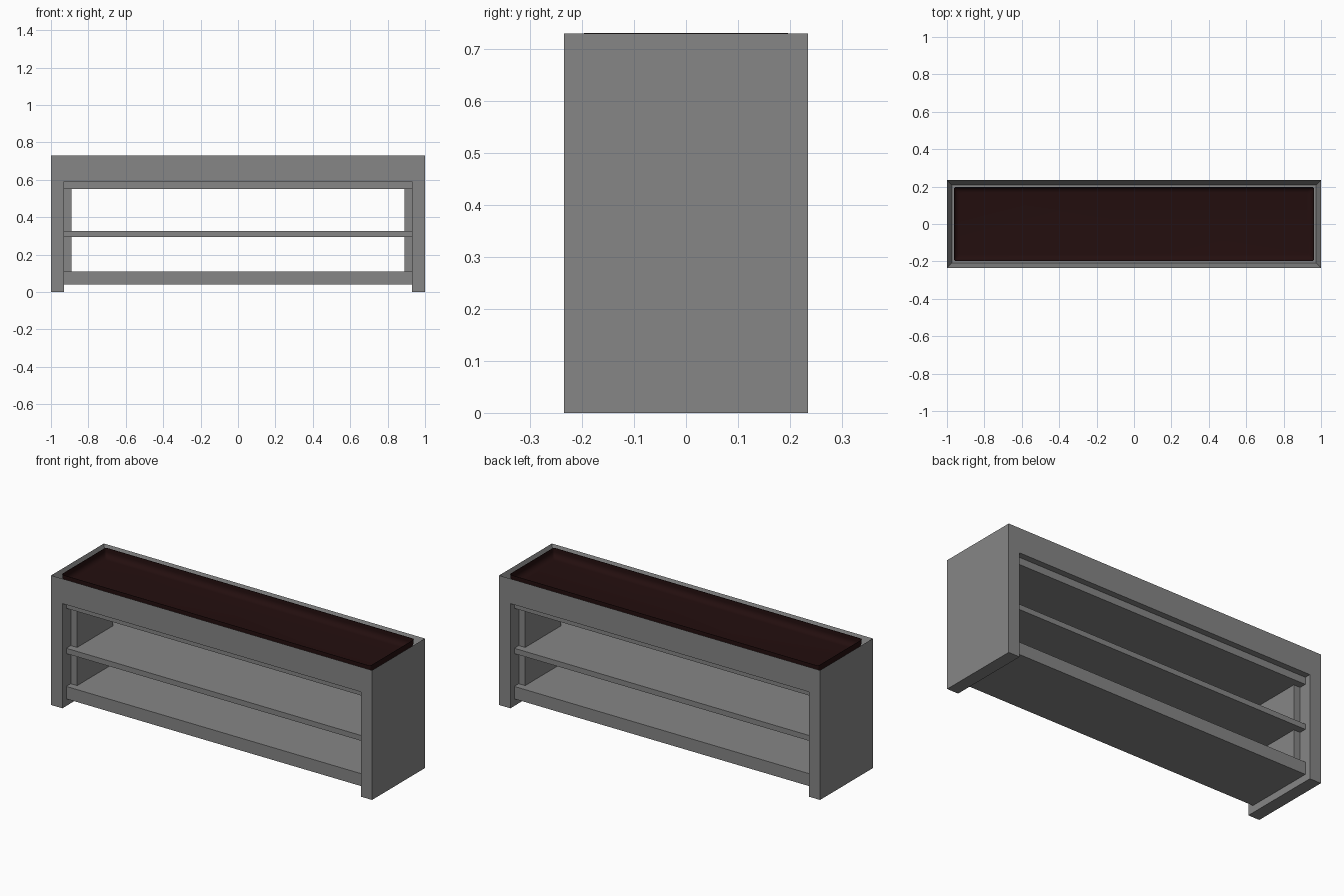
import bpy, bmesh, math

if "Cube" in bpy.data.objects:
    bpy.data.objects.remove(bpy.data.objects["Cube"])

def mat(name, rgb):
    m = bpy.data.materials.new(name)
    m.diffuse_color = (*rgb, 1)
    m.use_nodes = True
    m.node_tree.nodes["Principled BSDF"].inputs["Base Color"].default_value = m.diffuse_color
    return m

grey = mat("grey_panel", (0.24, 0.24, 0.24))
maroon = mat("dark_maroon", (0.017, 0.0045, 0.0045))

def finish(name, bm, material):
    me = bpy.data.meshes.new(name)
    bm.to_mesh(me)
    bm.free()
    me.materials.append(material)
    ob = bpy.data.objects.new(name, me)
    bpy.context.collection.objects.link(ob)
    return ob

def box(name, x0, x1, y, z0, z1):
    bm = bmesh.new()
    bmesh.ops.create_cube(bm, size=1)
    for v in bm.verts:
        v.co = ((x0 + x1) / 2 + v.co.x * (x1 - x0), v.co.y * 2 * y,
                (z0 + z1) / 2 + v.co.z * (z1 - z0))
    return finish(name, bm, grey)

# Outer shell: upside-down U profile, extruded front to back
D, H = 0.235, 0.73
profile = [(-1, 0), (-0.93, 0), (-0.93, 0.59), (0.93, 0.59),
           (0.93, 0), (1, 0), (1, H), (-1, H)]
bm = bmesh.new()
face = bm.faces.new([bm.verts.new((x, -D, z)) for x, z in profile])
ext = bmesh.ops.extrude_face_region(bm, geom=[face])
for v in ext["geom"]:
    if isinstance(v, bmesh.types.BMVert):
        v.co.y = D
bmesh.ops.recalc_face_normals(bm, faces=bm.faces[:])
# Recess in the top
top = [f for f in bm.faces if f.normal.z > 0.9 and f.calc_center_median().z > H - 0.01]
bmesh.ops.inset_region(bm, faces=top, thickness=0.038)
bmesh.ops.translate(bm, verts=top[0].verts[:], vec=(0, 0, -0.07))
finish("outer_shell", bm, grey)

# Inner shelf unit: three boards and two set-back sides
box("bottom_shelf", -0.93, 0.93, 0.20, 0.04, 0.11)
box("middle_shelf", -0.93, 0.93, 0.20, 0.295, 0.325)
box("upper_board", -0.93, 0.93, 0.20, 0.55, 0.59)
box("left_side_panel", -0.93, -0.89, 0.16, 0.11, 0.55)
box("right_side_panel", 0.89, 0.93, 0.16, 0.11, 0.55)

# Tray liner: rounded rectangles lofted down to a flat floor
def ring(bm, inset, z, r=0.012, n=4):
    hx, hy = 0.9635 - inset - r, 0.1985 - inset - r
    pts = []
    for k, (sx, sy) in enumerate([(1, 1), (-1, 1), (-1, -1), (1, -1)]):
        for i in range(n + 1):
            a = math.pi / 2 * (k + i / n)
            pts.append(bm.verts.new((sx * hx + r * math.cos(a), sy * hy + r * math.sin(a), z)))
    return pts

bm = bmesh.new()
R, floor = 0.03, 0.68
steps = [(0, H + 0.001), (0.002, H + 0.001)]
steps += [(0.002 + R * (1 - math.cos(a)), floor + R * (1 - math.sin(a)))
          for a in (math.pi / 2 * i / 5 for i in range(6))]
rings = [ring(bm, i, z) for i, z in steps]
for a, b in zip(rings, rings[1:]):
    for i in range(len(a)):
        j = (i + 1) % len(a)
        bm.faces.new((a[i], a[j], b[j], b[i]))
bm.faces.new(rings[-1])
tray = finish("top_tray", bm, maroon)
bpy.context.view_layer.objects.active = tray
tray.select_set(True)
bpy.ops.object.shade_smooth_by_angle(angle=math.radians(35))
